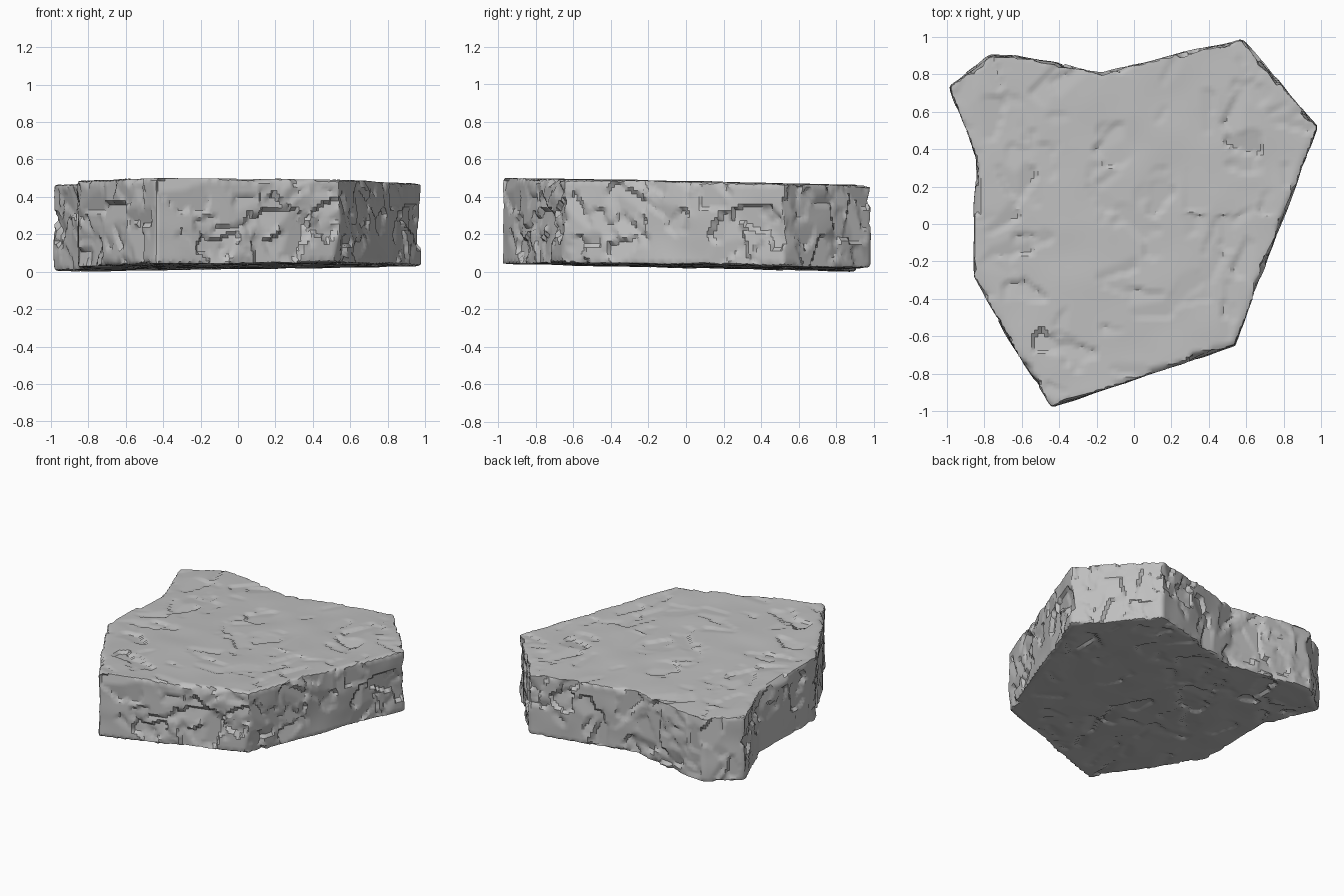
import bpy
import bmesh
import random
from mathutils import Vector, kdtree, noise

random.seed(7)
if "Cube" in bpy.data.objects:
    bpy.data.objects.remove(bpy.data.objects["Cube"], do_unlink=True)

# Stone colour
stone = bpy.data.materials.new("pale grey stone")
stone.use_nodes = True
grey = (0.52, 0.52, 0.52, 1)
stone.diffuse_color = grey
stone.node_tree.nodes["Principled BSDF"].inputs["Base Color"].default_value = grey

# Slab outline, anticlockwise from the left back corner
outline = [(-0.99, 0.73), (-0.94, 0.6), (-0.84, 0.35), (-0.86, -0.27),
           (-0.63, -0.68), (-0.44, -0.98), (0.54, -0.65), (0.98, 0.52),
           (0.58, 0.99), (-0.17, 0.81), (-0.63, 0.9), (-0.77, 0.9)]


def bottom_z(x, y):
    return 0.036 - 0.02 * y + 0.012 * x


def top_z(x, y):
    return 0.487 - 0.02 * y


# Slab body, with slightly tilted top and underside
bm = bmesh.new()
lower = [bm.verts.new((x, y, bottom_z(x, y))) for x, y in outline]
upper = [bm.verts.new((x, y, top_z(x, y))) for x, y in outline]
bm.faces.new(lower)
bm.faces.new(upper)
for i in range(len(outline)):
    j = (i + 1) % len(outline)
    bm.faces.new((lower[i], lower[j], upper[j], upper[i]))
bmesh.ops.recalc_face_normals(bm, faces=bm.faces)
mesh = bpy.data.meshes.new("stone_slab")
bm.to_mesh(mesh)
bm.free()
slab = bpy.data.objects.new("stone_slab", mesh)
bpy.context.collection.objects.link(slab)
bpy.context.view_layer.objects.active = slab
slab.select_set(True)

# Even, dense surface for carving
remesh = slab.modifiers.new("carving surface", "REMESH")
remesh.mode = "VOXEL"
remesh.voxel_size = 0.018
bpy.ops.object.modifier_apply(modifier=remesh.name)
mesh = slab.data

# Gentle unevenness, stronger around the rim
normals = [v.normal.copy() for v in mesh.vertices]
points = []
for v, n in zip(mesh.vertices, normals):
    amount = 0.006 if abs(n.z) > 0.8 else 0.012
    points.append(v.co + n * noise.noise(v.co * 5) * amount)

tree = kdtree.KDTree(len(points))
for i, p in enumerate(points):
    tree.insert(p, i)
tree.balance()


def chip(index, radius, depth, tilt):
    """Plane away a shallow, slanted flake around one point."""
    normal = normals[index]
    centre = points[index].copy()
    lean = Vector([random.gauss(0, 1) for _ in range(3)])
    lean = (lean - normal * lean.dot(normal)).normalized()
    plane = (normal + lean * tilt).normalized()
    across = normal.cross(lean)
    for co, i, dist in tree.find_range(centre, radius):
        if normals[i].dot(normal) < 0.3:
            continue
        offset = points[i] - centre
        if abs(offset.dot(lean)) > radius * 0.5 + 0.25 * offset.dot(across):
            continue
        height = offset.dot(plane) + depth
        if height > 0:
            points[i] -= plane * min(height, 0.025)


# Flakes on the broad faces, then more on the walls and rims
walls = [i for i, n in enumerate(normals) if abs(n.z) < 0.8]
broad = [i for i, n in enumerate(normals) if abs(n.z) >= 0.8]
for _ in range(170):
    chip(random.choice(broad), random.uniform(0.05, 0.13),
         random.uniform(0.001, 0.006), random.uniform(0.05, 0.2))
for _ in range(230):
    chip(random.choice(walls), random.uniform(0.05, 0.14),
         random.uniform(0.002, 0.008), random.uniform(0.08, 0.3))

# Rest the lowest point on the ground
low = min(p.z for p in points)
for v, p in zip(mesh.vertices, points):
    v.co = p - Vector((0, 0, low))
mesh.update()
mesh.materials.clear()
mesh.materials.append(stone)
bpy.ops.object.shade_smooth_by_angle(angle=0.6)
